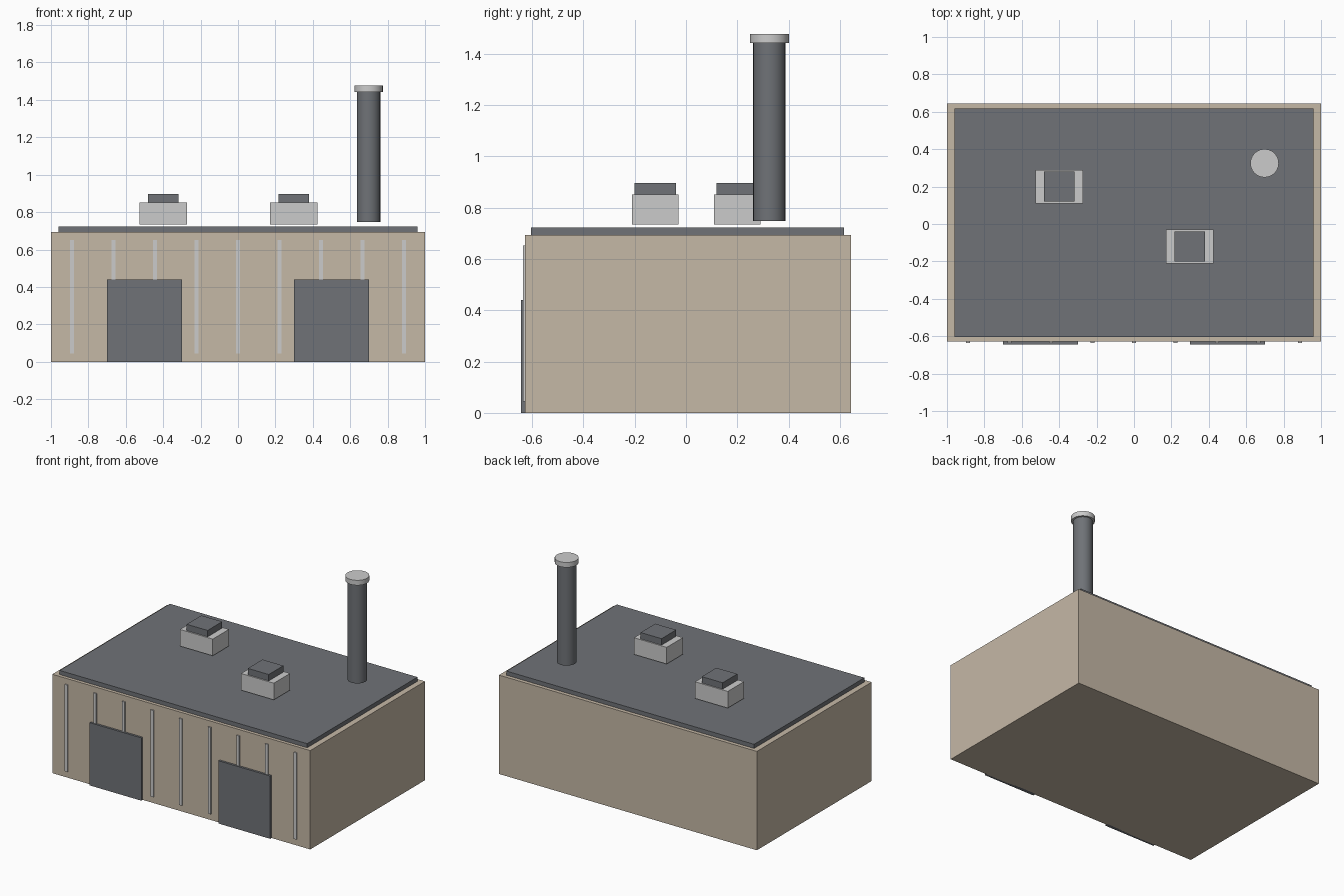
import bpy

if "Cube" in bpy.data.objects:
    bpy.data.objects.remove(bpy.data.objects["Cube"])


def material(name, rgb):
    m = bpy.data.materials.new(name)
    m.diffuse_color = (*rgb, 1)
    m.use_nodes = True
    m.node_tree.nodes["Principled BSDF"].inputs["Base Color"].default_value = m.diffuse_color
    return m


WALL = material("tan_wall", (0.56, 0.48, 0.38))
DARK = material("dark_metal", (0.16, 0.17, 0.185))
LIGHT = material("light_metal", (0.62, 0.63, 0.64))


def box(name, x, y, z, mat):
    """Box from (min, max) ranges on each axis."""
    bpy.ops.mesh.primitive_cube_add(
        size=1, location=[(a + b) / 2 for a, b in (x, y, z)])
    o = bpy.context.object
    o.name = name
    o.scale = [b - a for a, b in (x, y, z)]
    bpy.ops.object.transform_apply(location=False, rotation=False, scale=True)
    o.data.materials.append(mat)
    return o


def cylinder(name, x, y, r, z0, z1, mat):
    bpy.ops.mesh.primitive_cylinder_add(
        vertices=24, radius=r, depth=z1 - z0, location=(x, y, (z0 + z1) / 2))
    o = bpy.context.object
    o.name = name
    o.data.materials.append(mat)
    bpy.ops.object.shade_smooth_by_angle()
    return o


def around(c, w):
    return c - w / 2, c + w / 2


FRONT = -0.628

# Main hall and roof slab
box("hall_walls", (-1, 1), (FRONT, 0.643), (0, 0.693), WALL)
box("roof_slab", (-0.96, 0.96), (-0.605, 0.617), (0.693, 0.722), DARK)

# Vertical ribs on the front wall
for i in range(9):
    box(f"wall_rib_{i + 1}", around(-0.888 + 0.222 * i, 0.022),
        (FRONT - 0.008, FRONT + 0.008), (0.044, 0.652), LIGHT)

# Loading doors
for side, x in (("left", -0.5), ("right", 0.5)):
    box(f"{side}_door", around(x, 0.4), (-0.643, -0.618), (0, 0.44), DARK)

# Roof ventilation units, raised just above the roof
for side, x, y in (("left", -0.4, 0.2), ("right", 0.298, -0.12)):
    box(f"{side}_vent_base", around(x, 0.254), around(y, 0.18), (0.735, 0.852), LIGHT)
    box(f"{side}_vent_cap", around(x, 0.162), around(y, 0.162), (0.852, 0.897), DARK)

# Chimney and its rim
cylinder("chimney", 0.698, 0.325, 0.063, 0.748, 1.442, DARK)
cylinder("chimney_rim", 0.698, 0.325, 0.076, 1.442, 1.477, LIGHT)
